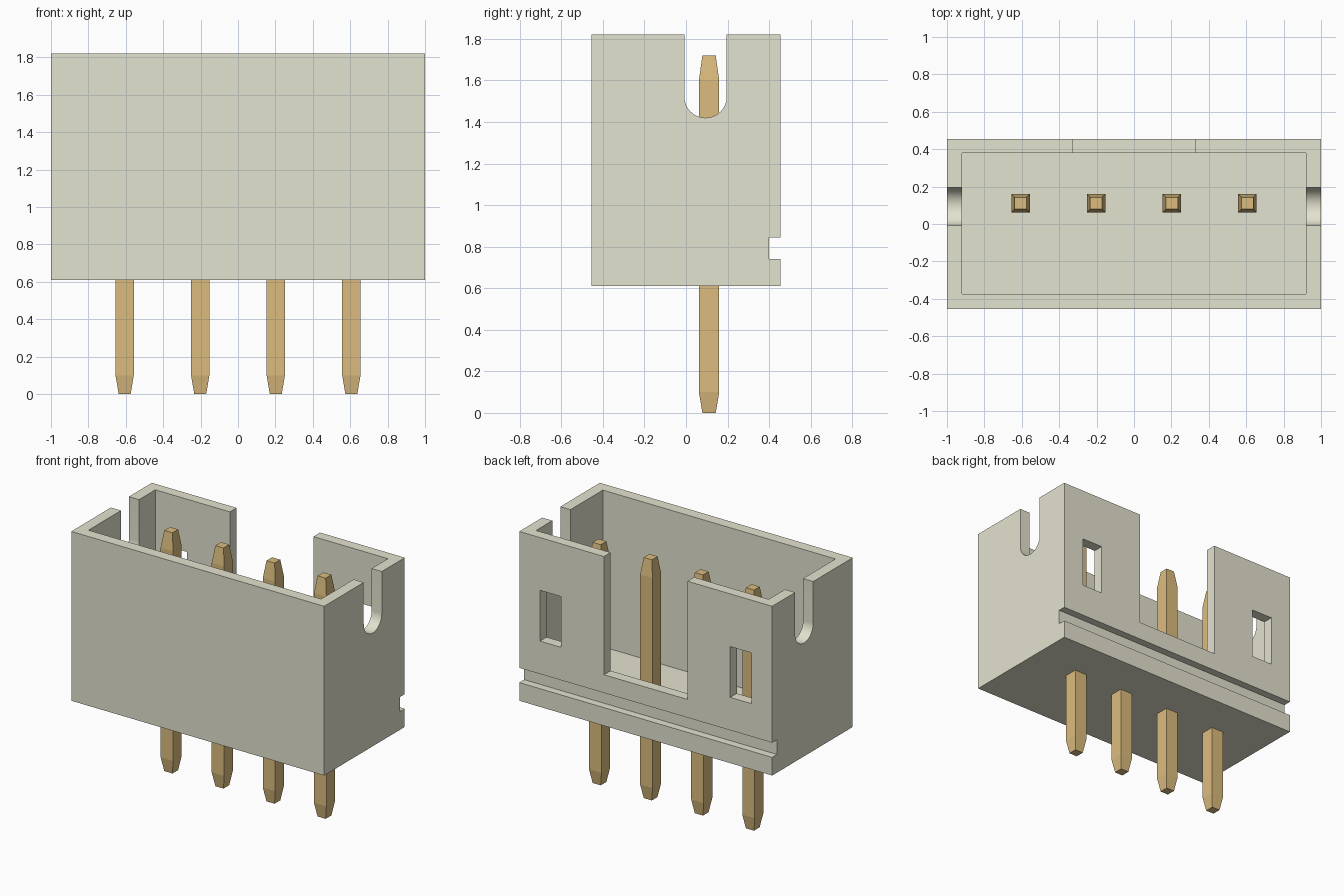
import bpy
import bmesh
import math

cube = bpy.data.objects.get("Cube")
if cube:
    bpy.data.objects.remove(cube, do_unlink=True)


def make_material(name, rgb):
    mat = bpy.data.materials.new(name)
    mat.use_nodes = True
    mat.diffuse_color = (*rgb, 1)
    mat.node_tree.nodes["Principled BSDF"].inputs["Base Color"].default_value = (*rgb, 1)
    return mat


ivory = make_material("ivory plastic", (0.777, 0.769, 0.626))
gold = make_material("gold metal", (0.709, 0.504, 0.210))


def finish(name, bm, mat):
    bmesh.ops.recalc_face_normals(bm, faces=bm.faces)
    mesh = bpy.data.meshes.new(name)
    bm.to_mesh(mesh)
    bm.free()
    mesh.materials.append(mat)
    obj = bpy.data.objects.new(name, mesh)
    bpy.context.collection.objects.link(obj)
    return obj


def box(name, x, y, z, mat=ivory):
    """Box from (min, max) ranges on each axis."""
    bm = bmesh.new()
    bmesh.ops.create_cube(bm, size=1)
    for v in bm.verts:
        v.co = [r[0] if c < 0 else r[1] for c, r in zip(v.co, (x, y, z))]
    return finish(name, bm, mat)


def prism_x(name, profile, x0, x1, mat=ivory):
    """Extrude a (y, z) profile along x."""
    bm = bmesh.new()
    face = bm.faces.new([bm.verts.new((x0, y, z)) for y, z in profile])
    ext = bmesh.ops.extrude_face_region(bm, geom=[face])
    verts = [g for g in ext["geom"] if isinstance(g, bmesh.types.BMVert)]
    bmesh.ops.translate(bm, verts=verts, vec=(x1 - x0, 0, 0))
    return finish(name, bm, mat)


def cut(target, cutter):
    """Subtract the cutter, then discard it."""
    mod = target.modifiers.new("cut", 'BOOLEAN')
    mod.operation = 'DIFFERENCE'
    mod.solver = 'EXACT'
    mod.object = cutter
    cutter.hide_render = True
    bpy.ops.object.select_all(action='DESELECT')
    bpy.context.view_layer.objects.active = target
    target.select_set(True)
    bpy.ops.object.modifier_apply(modifier=mod.name)
    bpy.data.objects.remove(cutter, do_unlink=True)


# Housing: outline with the rear groove, extruded across the width
W, D, BOTTOM, TOP = 1.0, 0.455, 0.61, 1.82
outline = [(-D, BOTTOM), (D, BOTTOM), (D, 0.74), (0.40, 0.74),
           (0.40, 0.845), (D, 0.845), (D, TOP), (-D, TOP)]
housing = prism_x("housing", outline, -W, W)

# Open cavity
cut(housing, box("cavity_cutter", (-0.92, 0.92), (-0.375, 0.38), (0.70, 2.0)))

# Wide opening in the rear wall
cut(housing, box("rear_opening_cutter", (-0.33, 0.33), (0.30, 0.60), (0.975, 2.0)))

# Rear windows
for s in (-1, 1):
    xs = sorted((s * 0.668, s * 0.836))
    cut(housing, box("window_cutter", xs, (0.30, 0.60), (1.08, 1.443)))

# Round-bottomed notches in both end walls
cy, r, cz = 0.094, 0.102, 1.522
arc = [(cy + r * math.cos(a), cz + r * math.sin(a))
       for a in (math.pi * (1 + i / 24) for i in range(25))]
cut(housing, prism_x("notch_cutter", arc + [(cy + r, 2.0), (cy - r, 2.0)], -1.2, 1.2))

bpy.ops.object.shade_smooth_by_angle(angle=math.radians(30))

# Square pins with tapered ends: (height, half width)
SECTIONS = [(0, 0.032), (0.10, 0.049), (1.60, 0.049), (1.72, 0.032)]
for n in range(4):
    px, py = (n - 1.5) * 0.404, 0.111
    bm = bmesh.new()
    rings = [[bm.verts.new((px + sx * h, py + sy * h, z))
              for sx, sy in ((-1, -1), (1, -1), (1, 1), (-1, 1))]
             for z, h in SECTIONS]
    bm.faces.new(rings[0])
    bm.faces.new(rings[-1])
    for a, b in zip(rings, rings[1:]):
        for i in range(4):
            j = (i + 1) % 4
            bm.faces.new((a[i], a[j], b[j], b[i]))
    finish(f"pin_{n + 1}", bm, gold)
